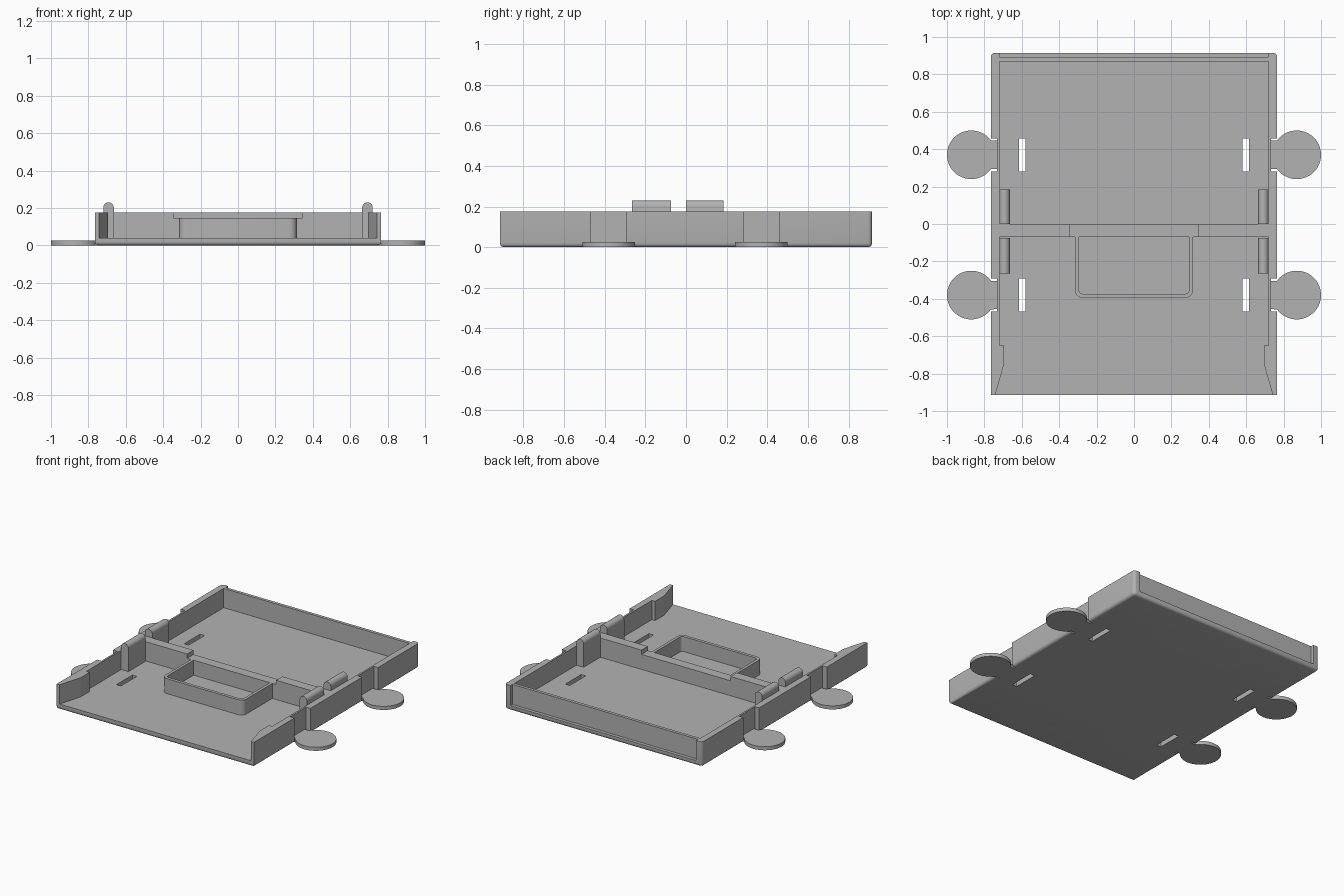
import bpy, bmesh
from math import pi, sin, cos

if "Cube" in bpy.data.objects:
    bpy.data.objects.remove(bpy.data.objects["Cube"])

grey = bpy.data.materials.new("grey plastic")
grey.use_nodes = True
COLOUR = (0.45, 0.45, 0.45, 1)
grey.diffuse_color = COLOUR
grey.node_tree.nodes["Principled BSDF"].inputs["Base Color"].default_value = COLOUR

WALL_TOP, FLOOR_TOP = 0.175, 0.04
SIDES = {"left": 1, "right": -1}


def prism(name, points, low, high, axis="z"):
    """Extrude a 2D outline: (x, y) along z, or (x, z) along y."""
    bm = bmesh.new()
    place = (lambda a, b: (a, b, low)) if axis == "z" else (lambda a, b: (a, low, b))
    base = bm.faces.new([bm.verts.new(place(a, b)) for a, b in points])
    shift = (0, 0, high - low) if axis == "z" else (0, high - low, 0)
    top = bmesh.ops.extrude_face_region(bm, geom=[base])["geom"]
    bmesh.ops.translate(bm, vec=shift, verts=[v for v in top if isinstance(v, bmesh.types.BMVert)])
    bmesh.ops.recalc_face_normals(bm, faces=bm.faces)
    mesh = bpy.data.meshes.new(name)
    bm.to_mesh(mesh)
    bm.free()
    obj = bpy.data.objects.new(name, mesh)
    bpy.context.collection.objects.link(obj)
    mesh.materials.append(grey)
    return obj


def rect(x0, x1, y0, y1):
    return [(x0, y0), (x1, y0), (x1, y1), (x0, y1)]


def arc(cx, cy, r, start, end, steps):
    return [(cx + r * cos(start + (end - start) * i / steps),
             cy + r * sin(start + (end - start) * i / steps)) for i in range(steps + 1)]


def bevel(obj, rule, width):
    bm = bmesh.new()
    bm.from_mesh(obj.data)
    edges = [e for e in bm.edges if rule(*[v.co for v in e.verts])]
    bmesh.ops.bevel(bm, geom=edges, offset=width, segments=4, profile=0.5, affect="EDGES")
    bm.to_mesh(obj.data)
    bm.free()


def cut(obj, cutter):
    cutter.hide_render = True
    cutter.hide_set(True)
    mod = obj.modifiers.new("cut", "BOOLEAN")
    mod.operation, mod.solver, mod.object = "DIFFERENCE", "EXACT", cutter


def smooth(obj):
    bpy.ops.object.select_all(action="DESELECT")
    obj.select_set(True)
    bpy.context.view_layer.objects.active = obj
    bpy.ops.object.shade_smooth_by_angle(angle=pi / 6)


# Tray body: rounded underside and rear corners
tray = prism("tray", rect(-0.765, 0.765, -0.915, 0.915), 0, WALL_TOP)
bevel(tray, lambda a, b: (a.z < 0.01 and b.z < 0.01)
      or (a.y > 0.9 and b.y > 0.9 and abs(a.x - b.x) < 0.01), 0.02)
smooth(tray)

# Open-fronted cavity with flared cheeks at the mouth
half = [(0.755, -0.97), (0.742, -0.915), (0.695, -0.75), (0.695, -0.65), (0.72, -0.65), (0.72, 0.87)]
cavity = half + [(-x, y) for x, y in reversed(half)]
cut(tray, prism("cavity_cutter", cavity, FLOOR_TOP, 0.4))

# Shallow panel recess in the outside of the back wall
cut(tray, prism("back_recess_cutter", rect(-0.72, 0.72, 0.892, 1), 0.035, 0.4))

# Side notches, floor slots, tabs and pegs
for side, s in SIDES.items():
    for place, y in {"back": 0.37, "front": -0.38}.items():
        label = f"{side}_{place}"
        notch = rect(s * 0.732, s * 0.9, y - 0.088, y + 0.088)
        cut(tray, prism(label + "_notch_cutter", notch, -0.1, 0.4))
        slot = rect(s * 0.58, s * 0.615, y - 0.088, y + 0.088)
        cut(tray, prism(label + "_slot_cutter", slot, -0.1, 0.1))

        # Round tab joined by a short neck
        neck = [(0.725, y + 0.075), (0.725, y - 0.075)]
        disc = arc(0.87, y, 0.13, -0.8 * pi, 0.8 * pi, 48)
        tab = prism(label + "_tab", [(s * a, b) for a, b in neck + disc], 0, 0.025)
        smooth(tab)

    for place, (y0, y1) in {"back": (0, 0.185), "front": (-0.265, -0.075)}.items():
        dome = arc(s * 0.692, 0.202, 0.028, 0, pi, 12)
        outline = [(s * 0.692 - 0.028, 0.03), (s * 0.692 + 0.028, 0.03)] + dome
        smooth(prism(f"{side}_{place}_peg", outline, y0, y1, "y"))

# Cross wall with a lowered middle
ridge = [(-0.725, 0.03), (0.725, 0.03), (0.725, WALL_TOP), (0.345, WALL_TOP), (0.345, 0.145),
         (-0.345, 0.145), (-0.345, WALL_TOP), (-0.725, WALL_TOP)]
prism("cross_wall", ridge, -0.07, 0, "y")


# U-shaped pocket wall in front of the cross wall
def u_path(x, y, r):
    right = [(x, -0.065)] + arc(x - r, y + r, r, 0, -pi / 2, 6)
    return right + [(-a, b) for a, b in reversed(right)]


pocket = u_path(0.315, -0.395, 0.04) + u_path(0.295, -0.373, 0.02)[::-1]
smooth(prism("pocket_wall", pocket, 0.03, 0.145))
